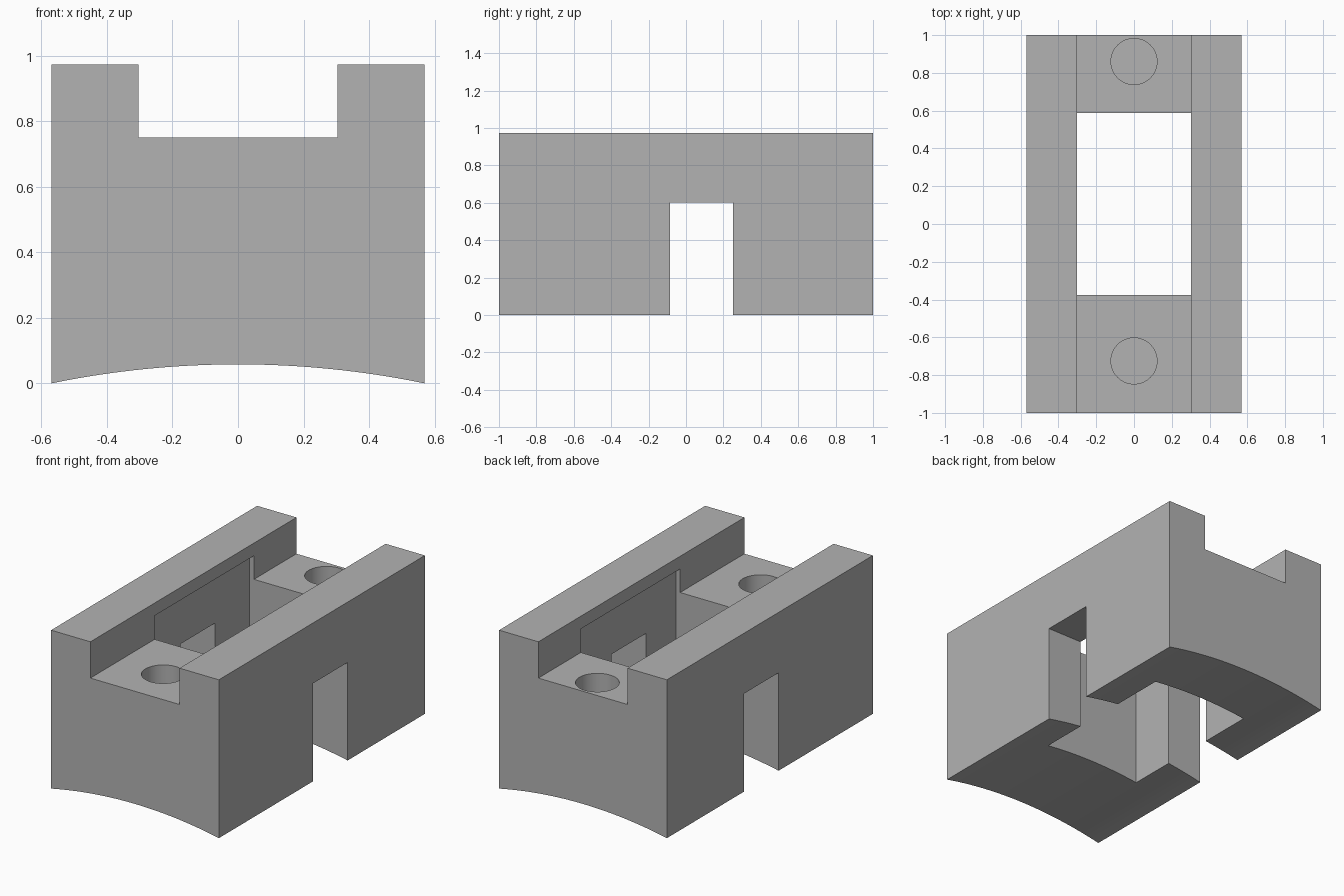
import bpy
import bmesh
import math

cube = bpy.data.objects.get("Cube")
if cube:
    bpy.data.objects.remove(cube, do_unlink=True)

HALF_W, HALF_L, TOP = 0.57, 1.0, 0.973
GROOVE_W, GROOVE_Z = 0.303, 0.75
ARCH = 0.058
ARC_STEPS = 32

grey = bpy.data.materials.new("plain_grey")
grey.use_nodes = True
colour = (0.45, 0.45, 0.45, 1)
grey.diffuse_color = colour
grey.node_tree.nodes["Principled BSDF"].inputs["Base Color"].default_value = colour


def add_object(name, bm):
    bmesh.ops.recalc_face_normals(bm, faces=bm.faces)
    mesh = bpy.data.meshes.new(name)
    bm.to_mesh(mesh)
    bm.free()
    mesh.materials.append(grey)
    obj = bpy.data.objects.new(name, mesh)
    bpy.context.collection.objects.link(obj)
    return obj


def box(name, low, high):
    bm = bmesh.new()
    bmesh.ops.create_cube(bm, size=1)
    for v in bm.verts:
        v.co = [(a + b) / 2 + c * (b - a) for a, b, c in zip(low, high, v.co)]
    return add_object(name, bm)


def hole(name, y, radius, depth):
    bm = bmesh.new()
    bmesh.ops.create_cone(bm, cap_ends=True, segments=64, radius1=radius,
                          radius2=radius, depth=depth * 2)
    bmesh.ops.translate(bm, verts=bm.verts, vec=(0, y, GROOVE_Z))
    return add_object(name, bm)


# Block: end profile with a top groove and an arched underside, extruded along y
radius = (HALF_W ** 2 + ARCH ** 2) / (2 * ARCH)
sweep = math.asin(HALF_W / radius)
profile = [(HALF_W, TOP), (GROOVE_W, TOP), (GROOVE_W, GROOVE_Z),
           (-GROOVE_W, GROOVE_Z), (-GROOVE_W, TOP), (-HALF_W, TOP)]
for i in range(ARC_STEPS + 1):
    a = sweep * (2 * i / ARC_STEPS - 1)
    profile.append((radius * math.sin(a), ARCH - radius * (1 - math.cos(a))))
bm = bmesh.new()
end = bm.faces.new([bm.verts.new((x, -HALF_L, z)) for x, z in profile])
moved = bmesh.ops.extrude_face_region(bm, geom=[end])["geom"]
bmesh.ops.translate(bm, vec=(0, 2 * HALF_L, 0),
                    verts=[g for g in moved if isinstance(g, bmesh.types.BMVert)])
block = add_object("grooved_block", bm)

# Central well undercutting the rails, cross slot through the sides, blind holes
cutters = [
    box("well_cutter", (-0.332, -0.376, -0.2), (0.332, 0.588, 0.895)),
    box("side_slot_cutter", (-1, -0.085, -0.2), (1, 0.25, 0.602)),
    hole("front_hole_cutter", -0.725, 0.122, 0.45),
    hole("back_hole_cutter", 0.86, 0.122, 0.45),
]
for cutter in cutters:
    cutter.hide_render = True
    mod = block.modifiers.new(cutter.name, "BOOLEAN")
    mod.operation = "DIFFERENCE"
    mod.solver = "EXACT"
    mod.object = cutter

# Bake the cuts and drop the cutters
depsgraph = bpy.context.evaluated_depsgraph_get()
result = bpy.data.meshes.new_from_object(block.evaluated_get(depsgraph))
block.modifiers.clear()
block.data = result
for cutter in cutters:
    bpy.data.objects.remove(cutter, do_unlink=True)

# Smooth the arch and the hole walls, keep the edges sharp
bpy.ops.object.select_all(action="DESELECT")
block.select_set(True)
bpy.context.view_layer.objects.active = block
bpy.ops.object.shade_smooth_by_angle(angle=math.radians(30))
